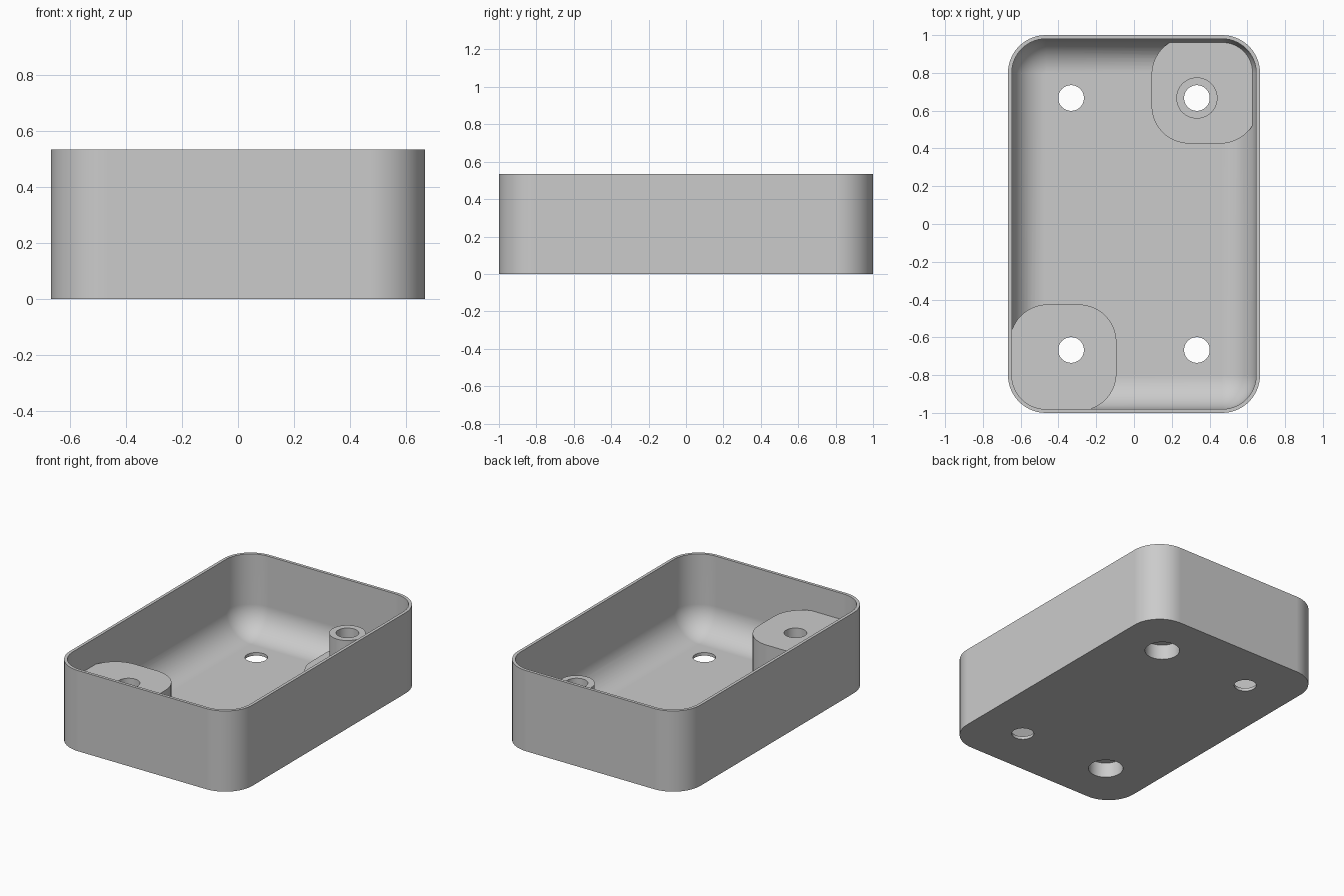
import bpy, bmesh, math

if "Cube" in bpy.data.objects:
    bpy.data.objects.remove(bpy.data.objects["Cube"], do_unlink=True)

HX, HY, HEIGHT = 0.667, 1.0, 0.533     # outer half sizes and height
WALL, RADIUS = 0.02, 0.2
FILLET = RADIUS - WALL                 # inner edge rounding
PAD = 0.574                            # corner pad width
HOLE_X, HOLE_Y = 0.333, 0.667

grey = bpy.data.materials.new("light_grey")
grey.use_nodes = True
colour = (0.6, 0.6, 0.6, 1)
grey.diffuse_color = colour
grey.node_tree.nodes["Principled BSDF"].inputs["Base Color"].default_value = colour


def rounded_rect(x0, x1, y0, y1, r, z, steps=14):
    """Points of a rounded rectangle at height z."""
    points = []
    centres = [(x1 - r, y1 - r), (x0 + r, y1 - r), (x0 + r, y0 + r), (x1 - r, y0 + r)]
    for quarter, (cx, cy) in enumerate(centres):
        for i in range(steps + 1):
            a = (quarter + i / steps) * math.pi / 2
            points.append((cx + r * math.cos(a), cy + r * math.sin(a), z))
    return points


def circle(x, y, r, z, steps=48):
    return [(x + r * math.cos(i * math.tau / steps),
             y + r * math.sin(i * math.tau / steps), z) for i in range(steps)]


def loft(name, loops):
    """Closed solid through a list of matching loops."""
    bm = bmesh.new()
    rings = [[bm.verts.new(p) for p in loop] for loop in loops]
    n = len(rings[0])
    for a, b in zip(rings, rings[1:]):
        for i in range(n):
            j = (i + 1) % n
            bm.faces.new((a[i], a[j], b[j], b[i]))
    bm.faces.new(rings[0][::-1])
    bm.faces.new(rings[-1])
    bmesh.ops.remove_doubles(bm, verts=bm.verts, dist=1e-5)
    bmesh.ops.recalc_face_normals(bm, faces=bm.faces)
    mesh = bpy.data.meshes.new(name)
    bm.to_mesh(mesh)
    bm.free()
    mesh.materials.append(grey)
    obj = bpy.data.objects.new(name, mesh)
    bpy.context.collection.objects.link(obj)
    return obj


def cylinder(name, x, y, r, z0, z1):
    return loft(name, [circle(x, y, r, z0), circle(x, y, r, z1)])


def combine(target, tool, operation):
    """Apply a boolean and remove the helper solid."""
    tool.hide_render = True
    mod = target.modifiers.new("boolean", "BOOLEAN")
    mod.operation, mod.object, mod.solver = operation, tool, "EXACT"
    bpy.context.view_layer.objects.active = target
    bpy.ops.object.modifier_apply(modifier=mod.name)
    bpy.data.objects.remove(tool, do_unlink=True)


# Open shell: outer wall, rim, inner wall, rounded edge, floor
def shell_loop(inset, r, z):
    return rounded_rect(inset - HX, HX - inset, inset - HY, HY - inset, r, z)


loops = [shell_loop(0, RADIUS, 0), shell_loop(0, RADIUS, HEIGHT),
         shell_loop(WALL, FILLET, HEIGHT)]
for i in range(15):
    a = i / 14 * math.pi / 2
    r = FILLET * math.cos(a)
    loops.append(shell_loop(WALL + FILLET - r, r, WALL + FILLET * (1 - math.sin(a))))
tray = loft("tray", loops)

# Corner pads: a tall one front, a low one with a post at the back
for side, top in ((-1, 0.36), (1, 0.12)):
    xs = sorted((side * (HX - PAD), side * (HX - 0.01)))
    ys = sorted((side * (HY - PAD), side * (HY - 0.01)))
    pad = loft("corner_pad", [rounded_rect(*xs, *ys, RADIUS, z) for z in (0.01, top)])
    combine(tray, pad, "UNION")
post = cylinder("post", HOLE_X, HOLE_Y, 0.109, 0.11, 0.36)
combine(tray, post, "UNION")

# Through holes in all corners, wide recesses under the pads
for sx in (-1, 1):
    for sy in (-1, 1):
        x, y = sx * HOLE_X, sy * HOLE_Y
        combine(tray, cylinder("hole", x, y, 0.068, -0.1, 0.6), "DIFFERENCE")
        if sx == sy:
            combine(tray, cylinder("recess", x, y, 0.106, -0.1, 0.1), "DIFFERENCE")

# Smooth curved surfaces, crisp edges
bpy.ops.object.select_all(action="DESELECT")
tray.select_set(True)
bpy.context.view_layer.objects.active = tray
bpy.ops.object.shade_smooth_by_angle(angle=math.radians(30))
weighted = tray.modifiers.new("weighted_normals", "WEIGHTED_NORMAL")
weighted.keep_sharp = True
